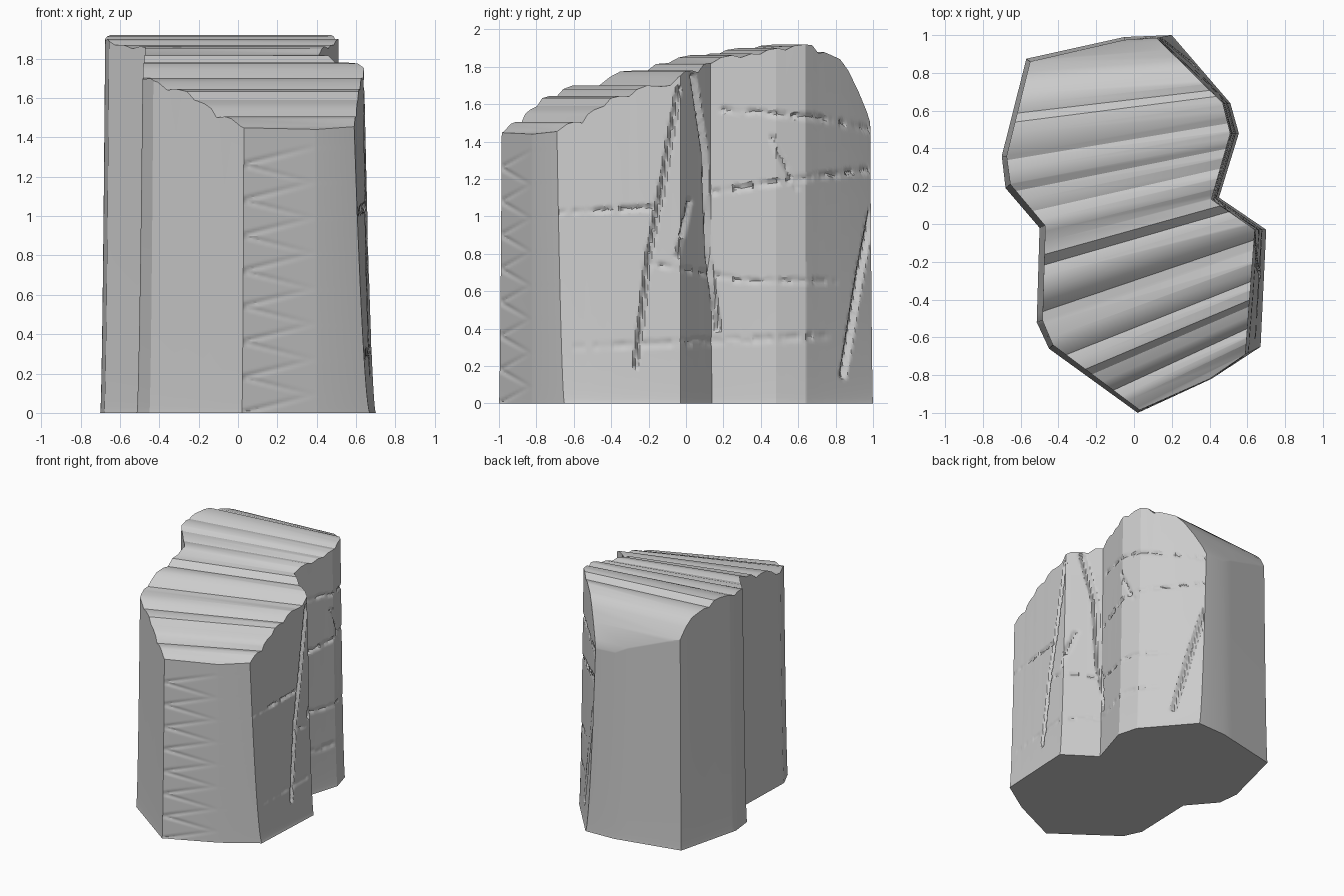
import bpy, bmesh, random
from math import hypot, floor
from mathutils import Vector

if "Cube" in bpy.data.objects:
    bpy.data.objects.remove(bpy.data.objects["Cube"])

random.seed(4)
ROWS = 140

# outline of the twin rock column, counter-clockwise: foot and shoulder
FOOT = [(.02, -1), (.41, -.82), (.67, -.65), (.70, -.03), (.45, .14), (.555, .48), (.51, .64), (.20, 1),
        (-.05, .99), (-.57, .875), (-.70, .36), (-.68, .19), (-.50, -.02), (-.515, -.52), (-.45, -.66)]
HEAD = [(.03, -.985), (.40, -.82), (.59, -.69), (.64, -.03), (.41, .13), (.51, .48), (.47, .64), (.12, .985),
        (-.05, .975), (-.55, .86), (-.675, .36), (-.655, .21), (-.47, -.01), (-.485, -.51), (-.43, -.64)]

# stepped strata profile across the top: (position, height)
STRATA = [(-1.05, 1.43), (-.98, 1.455), (-.92, 1.495), (-.88, 1.505), (-.83, 1.50), (-.80, 1.545),
          (-.76, 1.57), (-.70, 1.59), (-.66, 1.632), (-.60, 1.645), (-.55, 1.64), (-.50, 1.68),
          (-.44, 1.70), (-.36, 1.695), (-.30, 1.70), (-.25, 1.745), (-.20, 1.775), (-.13, 1.78),
          (-.08, 1.77), (-.03, 1.815), (.03, 1.82), (.08, 1.85), (.14, 1.862), (.19, 1.85), (.25, 1.87),
          (.30, 1.868), (.34, 1.89), (.40, 1.90), (.45, 1.89), (.50, 1.912), (.57, 1.92), (.62, 1.915),
          (.66, 1.872), (.70, 1.878), (.75, 1.86), (.80, 1.84), (.85, 1.78), (.91, 1.67), (.96, 1.56), (1.0, 1.44)]

# cracks on the right wall: points as (y, z), depth, width, broken or not
CRACKS = [([(-.04, 1.68), (-.14, 1.1), (-.2, .8), (-.27, .2)], .03, .018, False),
          ([(.04, 1.75), (.1, 1.35), (.12, .8), (.17, .4)], .03, .018, False),
          ([(1.0, 1.05), (.93, .7), (.84, .15)], .03, .022, False),
          ([(.46, 1.42), (.59, 1.15)], .02, .018, True),
          ([(.02, 1.08), (-.05, .77)], .02, .018, True),
          ([(-.68, 1.02), (-.15, 1.05)], .016, .022, True),
          ([(.15, 1.13), (.45, 1.18), (1, 1.25)], .016, .022, True),
          ([(.2, 1.57), (.7, 1.53), (1, 1.46)], .014, .022, True),
          ([(-.2, .75), (.3, .66), (.8, .65)], .012, .022, True),
          ([(-.6, .3), (.1, .33), (.75, .36)], .008, .03, True)]

# zigzag notches on the front facet: points as (x, z)
TEETH = [(.02 if i % 2 == 0 else .38, i * .09) for i in range(16)]


def strata_height(x, y):
    v = (y - .27 * x) / (1 - .23 * x)
    if v <= STRATA[0][0]:
        return STRATA[0][1]
    for (a, za), (b, zb) in zip(STRATA, STRATA[1:]):
        if v <= b:
            return za + (zb - za) * (v - a) / (b - a)
    return STRATA[-1][1]


def nearest(px, py, a, b):
    """Distance to segment a-b and the position along it, 0..1."""
    dx, dy = b[0] - a[0], b[1] - a[1]
    t = ((px - a[0]) * dx + (py - a[1]) * dy) / (dx * dx + dy * dy)
    t = min(1, max(0, t))
    return hypot(px - a[0] - t * dx, py - a[1] - t * dy), t


def path_distance(p, q, pts):
    return min(nearest(p, q, a, b)[0] for a, b in zip(pts, pts[1:]))


NOISE = [random.random() for _ in range(97)]


def carve(x, y, z, edge):
    """Inward depth of the weathering at a wall point."""
    depth = 0
    if 2 <= edge <= 6:
        for pts, deep, width, broken in CRACKS:
            d = path_distance(y, z, pts)
            if d < width:
                k = 1
                if broken:
                    k = NOISE[(floor(y * 28) * 7 + floor(z * 9) * 3) % 97] * 1.3
                depth = max(depth, deep * k * (1 - d / width))
    elif edge == 0 and z < 1.4:
        d = path_distance(x, z, TEETH)
        depth = max(0, .008 * (1 - d / .018)) * max(0, 1 - x / .42)
    return depth


# top slab: outline finely divided on the detailed sides, then cut along every stratum
bm = bmesh.new()
ring = []
for i, a in enumerate(HEAD):
    b = HEAD[(i + 1) % len(HEAD)]
    n = max(1, round(hypot(b[0] - a[0], b[1] - a[1]) / .014)) if i in (0, 2, 3, 4, 5, 6) else 1
    ring += [bm.verts.new((a[0] + (b[0] - a[0]) * k / n, a[1] + (b[1] - a[1]) * k / n, 0)) for k in range(n)]
bm.faces.new(ring)
for v, _ in STRATA:
    bmesh.ops.bisect_plane(bm, geom=bm.verts[:] + bm.edges[:] + bm.faces[:], dist=1e-5,
                           plane_co=(0, v, 0), plane_no=Vector((-(.27 - .23 * v), 1, 0)).normalized())
for v in bm.verts:
    v.co.z = strata_height(v.co.x, v.co.y)

# walk the rim in order (face winding gives the direction)
follow = {}
for f in bm.faces:
    for lp in f.loops:
        if len(lp.edge.link_faces) == 1:
            follow[lp.vert] = lp.link_loop_next.vert
start = next(iter(follow))
rim, cur = [start], follow[start]
while cur is not start:
    rim.append(cur)
    cur = follow[cur]

# columns of wall vertices, from the rim down to the foot
columns = []
N = len(HEAD)
for top in rim:
    x, y, z = top.co
    _, e, t = min((nearest(x, y, HEAD[i], HEAD[(i + 1) % N])[0], i,
                   nearest(x, y, HEAD[i], HEAD[(i + 1) % N])[1]) for i in range(N))
    fa, fb = Vector(FOOT[e]), Vector(FOOT[(e + 1) % N])
    foot = fa.lerp(fb, t)
    inward = Vector((fa.y - fb.y, fb.x - fa.x)).normalized()
    col = [top]
    for r in range(1, ROWS + 1):
        s = 1 - r / ROWS
        p = foot.lerp(Vector((x, y)), s ** .6)
        if r < ROWS:
            p = p + inward * carve(p.x, p.y, z * s, e)
        col.append(bm.verts.new((p.x, p.y, z * s)))
    columns.append(col)

for a, b in zip(columns, columns[1:] + columns[:1]):
    for r in range(ROWS):
        bm.faces.new((a[r], a[r + 1], b[r + 1], b[r]))
bm.faces.new([c[-1] for c in reversed(columns)])
bmesh.ops.recalc_face_normals(bm, faces=bm.faces[:])

mesh = bpy.data.meshes.new("rock_column")
bm.to_mesh(mesh)
bm.free()
rock = bpy.data.objects.new("rock_column", mesh)
bpy.context.collection.objects.link(rock)
bpy.context.view_layer.objects.active = rock
rock.select_set(True)
bpy.ops.object.shade_smooth_by_angle(angle=.5)
